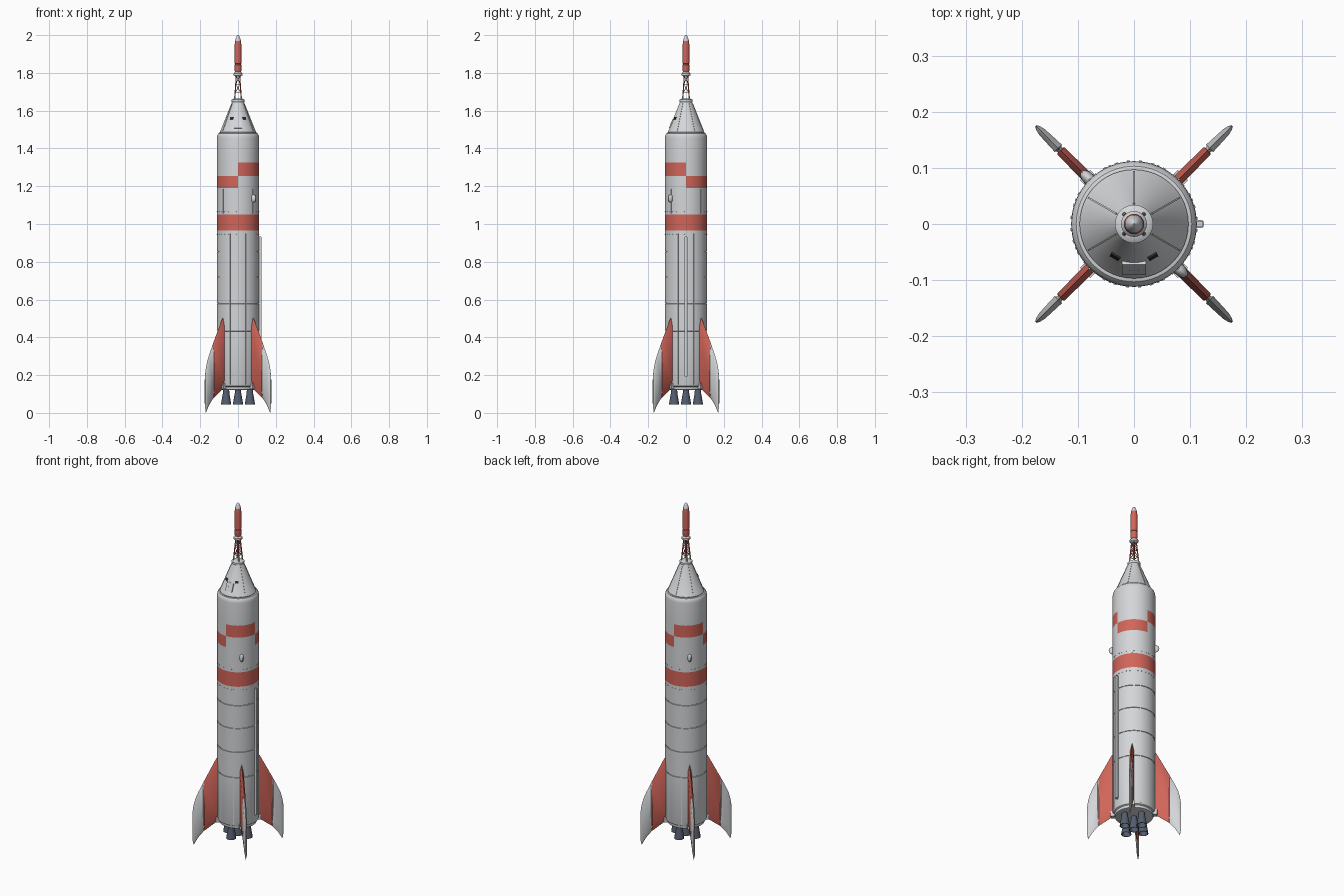
import bpy, bmesh, math
from mathutils import Vector, Matrix

if "Cube" in bpy.data.objects:
    bpy.data.objects.remove(bpy.data.objects["Cube"])


def material(name, rgb):
    m = bpy.data.materials.new(name)
    m.use_nodes = True
    m.diffuse_color = (*rgb, 1)
    m.node_tree.nodes["Principled BSDF"].inputs["Base Color"].default_value = (*rgb, 1)
    return m


WHITE = material("hull white", (0.66, 0.67, 0.69))
RED = material("signal red", (0.64, 0.13, 0.10))
STEEL = material("engine blue grey", (0.09, 0.11, 0.155))
GLASS = material("window dark", (0.03, 0.03, 0.035))


def finish(name, bm, mats, rule=None):
    """Turn a bmesh into a smooth-by-angle object, colouring faces by rule."""
    bmesh.ops.recalc_face_normals(bm, faces=bm.faces)
    if rule:
        for f in bm.faces:
            f.material_index = rule(f.calc_center_median())
    me = bpy.data.meshes.new(name)
    bm.to_mesh(me)
    bm.free()
    for m in mats:
        me.materials.append(m)
    ob = bpy.data.objects.new(name, me)
    bpy.context.collection.objects.link(ob)
    bpy.ops.object.select_all(action="DESELECT")
    ob.select_set(True)
    bpy.context.view_layer.objects.active = ob
    bpy.ops.object.shade_smooth_by_angle(angle=math.radians(30))
    return ob


def lathe(bm, profile, segs, origin=(0, 0)):
    """Spin (radius, z) points about z; open ends are capped."""
    rings = []
    for r, z in profile:
        rings.append([bm.verts.new((origin[0] + r * math.cos(a), origin[1] + r * math.sin(a), z))
                      for a in (math.tau * i / segs for i in range(segs))])
    for lo, hi in zip(rings, rings[1:]):
        for i in range(segs):
            j = (i + 1) % segs
            bm.faces.new((lo[i], lo[j], hi[j], hi[i]))
    bm.faces.new(rings[0])
    bm.faces.new(rings[-1])


def radial_box(bm, deg, r, z, size, tilt=0):
    """Box of (depth, width, height) sitting at an angle and radius, leaning in by tilt."""
    m = (Matrix.Rotation(math.radians(deg), 4, "Z") @ Matrix.Translation((r, 0, z))
         @ Matrix.Rotation(-tilt, 4, "Y") @ Matrix.Diagonal((*size, 1)))
    bmesh.ops.create_cube(bm, size=1, matrix=m)


def strut(bm, a, b, r):
    a, b = Vector(a), Vector(b)
    d = b - a
    m = Matrix.Translation((a + b) / 2) @ d.to_track_quat("Z", "Y").to_matrix().to_4x4()
    bmesh.ops.create_cone(bm, cap_ends=True, segments=8, radius1=r, radius2=r, depth=d.length, matrix=m)


def polar(deg, r, z):
    return (r * math.cos(math.radians(deg)), r * math.sin(math.radians(deg)), z)


DIAGONALS = (45, 135, 225, 315)
R = 0.112

# Hull with panel grooves and painted bands
profile = [(0.094, 0.122), (0.1, 0.124), (0.102, 0.138), (0.109, 0.142), (R, 0.15)]
for z in (0.43, 0.58, 0.72, 0.855):
    profile += [(R, z - 0.003), (R - 0.003, z - 0.002), (R - 0.003, z + 0.002), (R, z + 0.003)]
profile += [(R, z) for z in (0.965, 1.05, 1.19, 1.255, 1.325, 1.455)]
profile += [(0.111, 1.465), (0.108, 1.474), (0.103, 1.48), (0.096, 1.482)]


def hull_paint(c):
    if 0.965 < c.z < 1.05:
        return 1
    if 1.255 < c.z < 1.325:
        return int(c.x * c.y < 0)
    return int(1.19 < c.z < 1.255 and c.x * c.y > 0)


bm = bmesh.new()
lathe(bm, profile, 64)
finish("hull", bm, [WHITE, RED], hull_paint)

# Hull seams, rivets and the cable duct
bm = bmesh.new()
for k in range(8):
    radial_box(bm, 22.5 + 45 * k, R - 0.001, 0.55, (0.005, 0.004, 0.8))
for deg in DIAGONALS:
    radial_box(bm, deg, R - 0.001, 1.12, (0.005, 0.004, 0.13))
finish("hull_seams", bm, [WHITE])

bm = bmesh.new()
for k in range(32):
    for z in (0.945, 1.065):
        radial_box(bm, k * 11.25 + 5, R, z, (0.003, 0.006, 0.003))
finish("rivets", bm, [WHITE])

bm = bmesh.new()
radial_box(bm, 0, 0.116, 0.562, (0.018, 0.015, 0.745))
bmesh.ops.bevel(bm, geom=bm.edges[:], offset=0.003, segments=2, affect="EDGES")
finish("cable_duct", bm, [WHITE])

# Side pods on two opposite quarters
bm = bmesh.new()
for deg in (135, 315):
    m = Matrix.Translation(polar(deg, R, 1.135)) @ Matrix.Rotation(math.radians(deg), 4, "Z")
    bmesh.ops.create_uvsphere(bm, u_segments=16, v_segments=10, radius=1,
                              matrix=m @ Matrix.Diagonal((0.021, 0.011, 0.022, 1)))
finish("side_pods", bm, [WHITE])

# Conical capsule with ribs, hatch and windows
bm = bmesh.new()
lathe(bm, [(0.096, 1.478), (0.097, 1.486), (0.094, 1.49), (0.032, 1.645), (0.034, 1.648),
           (0.034, 1.658), (0.028, 1.662), (0.018, 1.664)], 48)
finish("capsule", bm, [WHITE])

TILT = math.atan(0.4)


def cone_r(z):
    return 0.094 - 0.4 * (z - 1.49)


bm = bmesh.new()
for deg in (30, 90, 150, 210, 330):
    radial_box(bm, deg, cone_r(1.565), 1.565, (0.004, 0.003, 0.155), TILT)
finish("capsule_ribs", bm, [WHITE])

bm = bmesh.new()
radial_box(bm, 270, cone_r(1.53), 1.53, (0.007, 0.042, 0.05), TILT)
radial_box(bm, 270, cone_r(1.53) + 0.003, 1.53, (0.005, 0.016, 0.004), TILT)
finish("hatch", bm, [WHITE])

bm = bmesh.new()
for deg in (240, 300):
    radial_box(bm, deg, cone_r(1.56), 1.56, (0.006, 0.018, 0.014), TILT)
finish("windows", bm, [GLASS])

# Escape tower lattice: white feet, red upper frame
feet, frame = bmesh.new(), bmesh.new()


def leg(deg, z):
    return polar(deg, 0.025 - 0.1 * (z - 1.66), z)


for deg in DIAGONALS:
    strut(feet, leg(deg, 1.655), leg(deg, 1.695), 0.0035)
    strut(frame, leg(deg, 1.695), leg(deg, 1.79), 0.003)
    for z in (1.695, 1.74):
        strut(frame, leg(deg, z), leg(deg + 90, z), 0.002)
        strut(frame, leg(deg, z), leg(deg + 90, z + 0.045), 0.0018)
finish("tower_feet", feet, [WHITE])
finish("tower_frame", frame, [RED])

# Escape rocket
bm = bmesh.new()
lathe(bm, [(0.012, 1.78), (0.023, 1.787), (0.023, 1.797), (0.016, 1.805)], 24)
finish("tower_flange", bm, [WHITE])

bm = bmesh.new()
lathe(bm, [(0.014, 1.8), (0.018, 1.812), (0.018, 1.843), (0.0165, 1.844), (0.0165, 1.848),
           (0.018, 1.849), (0.018, 1.945), (0.016, 1.968), (0.012, 1.982), (0.007, 1.994),
           (0.001, 2.0)], 24)
finish("escape_rocket", bm, [RED, WHITE], lambda c: int(c.z > 1.968))

# Fins: columns of (radius, bottom, top, half thickness), white outside the groove
columns = [(0.095, 0.14, 0.517, 0.010), (0.118, 0.125, 0.5, 0.010), (0.184, 0.078, 0.372, 0.009),
           (0.186, 0.076, 0.368, 0.006), (0.189, 0.073, 0.362, 0.006), (0.191, 0.071, 0.358, 0.009),
           (0.215, 0.043, 0.31, 0.008), (0.232, 0.015, 0.27, 0.007), (0.241, 0, 0.235, 0.005),
           (0.247, 0.03, 0.195, 0.002)]
for name, deg in zip(("back_left", "back_right", "front_right", "front_left"), DIAGONALS):
    bm = bmesh.new()
    loops = []
    for r, lo, hi, h in columns:
        e = (hi - lo) * 0.12
        section = [(lo, 0), (lo + e, h), (hi - e, h), (hi, 0), (hi - e, -h), (lo + e, -h)]
        loops.append([bm.verts.new((r, t, z)) for z, t in section])
    for a, b in zip(loops, loops[1:]):
        for i in range(6):
            j = (i + 1) % 6
            bm.faces.new((a[i], a[j], b[j], b[i]))
    bm.faces.new(loops[0])
    bm.faces.new(loops[-1])
    fin = finish(name + "_fin", bm, [RED, WHITE], lambda c: int(c.x > 0.187))
    fin.rotation_euler.z = math.radians(deg)

# Fin root brackets
bm = bmesh.new()
for deg in DIAGONALS:
    radial_box(bm, deg, 0.112, 0.142, (0.022, 0.026, 0.03))
finish("fin_brackets", bm, [WHITE])

# Five engines in a cross
bell = [(0.014, 0.126), (0.017, 0.115), (0.017, 0.105), (0.020, 0.088), (0.024, 0.065),
        (0.027, 0.045), (0.024, 0.045), (0.017, 0.075), (0.008, 0.1)]
bm = bmesh.new()
for x, y in ((0, 0), (1, 0), (-1, 0), (0, 1), (0, -1)):
    lathe(bm, bell, 24, (x * 0.063, y * 0.063))
finish("engines", bm, [STEEL])
